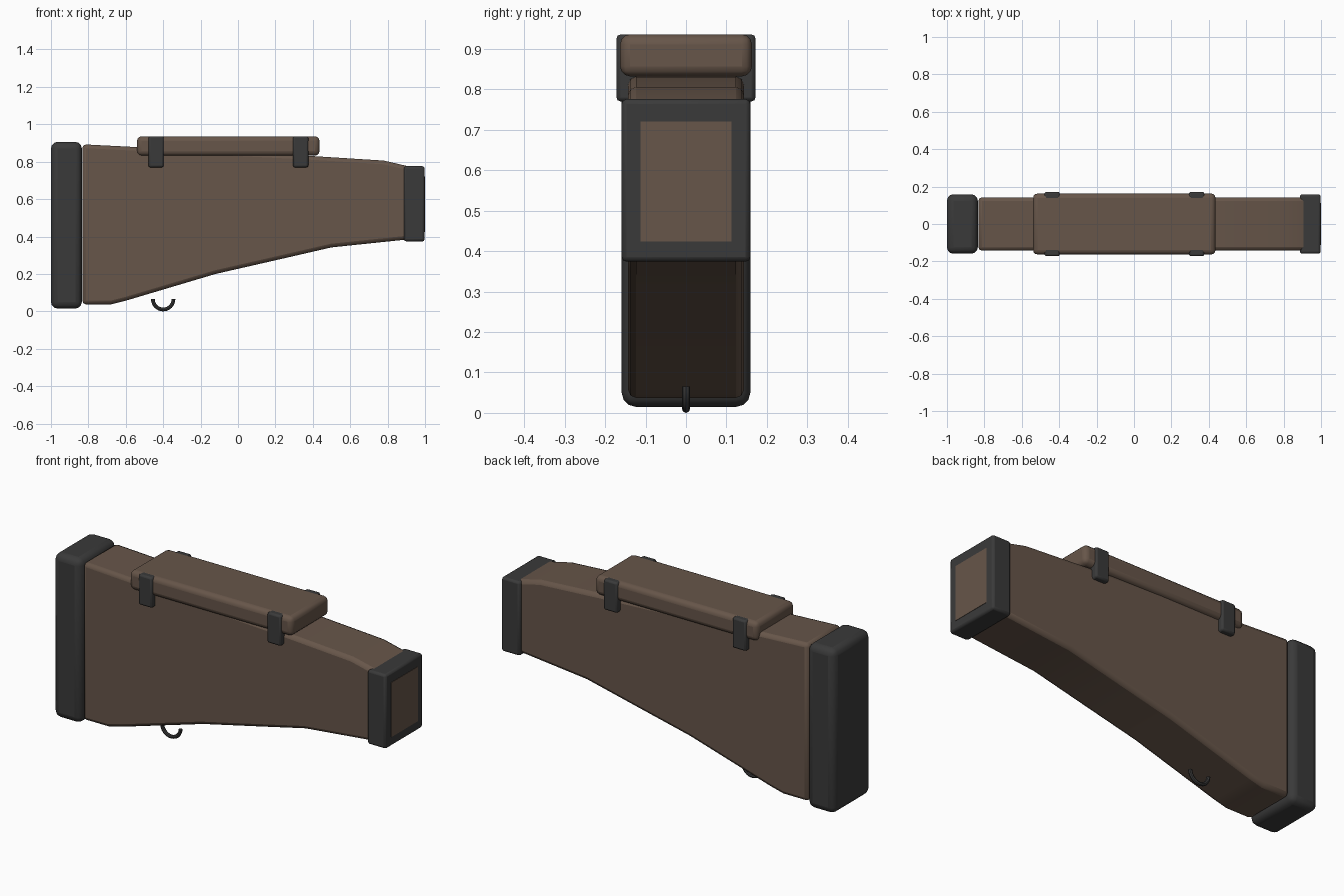
import bpy, bmesh, math
from mathutils import Vector

if "Cube" in bpy.data.objects:
    bpy.data.objects.remove(bpy.data.objects["Cube"])


def material(name, rgb):
    m = bpy.data.materials.new(name)
    m.diffuse_color = (*rgb, 1)
    m.use_nodes = True
    m.node_tree.nodes["Principled BSDF"].inputs["Base Color"].default_value = m.diffuse_color
    return m


BROWN = material("stock_brown", (0.135, 0.092, 0.067))
BLACK = material("rubber_black", (0.042, 0.042, 0.042))


def finish(name, bm, mat, bevel=0.0, segments=2):
    bmesh.ops.recalc_face_normals(bm, faces=bm.faces)
    mesh = bpy.data.meshes.new(name)
    bm.to_mesh(mesh)
    bm.free()
    ob = bpy.data.objects.new(name, mesh)
    bpy.context.collection.objects.link(ob)
    mesh.materials.append(mat)
    if bevel:
        b = ob.modifiers.new("bevel", "BEVEL")
        b.width, b.segments = bevel, segments
        b.limit_method, b.angle_limit = "ANGLE", math.radians(35)
    bpy.ops.object.select_all(action="DESELECT")
    ob.select_set(True)
    bpy.context.view_layer.objects.active = ob
    bpy.ops.object.shade_smooth_by_angle(angle=math.radians(40))
    return ob


def prism(name, outline, half, mat, bevel, segments=2):
    """Extrude an x-z outline symmetrically along y."""
    bm = bmesh.new()
    face = bm.faces.new([bm.verts.new((x, -half, z)) for x, z in outline])
    ext = bmesh.ops.extrude_face_region(bm, geom=[face])
    verts = [v for v in ext["geom"] if isinstance(v, bmesh.types.BMVert)]
    bmesh.ops.translate(bm, vec=(0, 2 * half, 0), verts=verts)
    return finish(name, bm, mat, bevel, segments)


def block(name, x0, x1, z0, z1, half, mat, bevel=0.0, segments=2):
    return prism(name, [(x0, z0), (x1, z0), (x1, z1), (x0, z1)],
                 half, mat, bevel, segments)


# Tapering stock body
prism("stock_body", [
    (-0.832, 0.037), (-0.68, 0.037), (-0.6, 0.057), (-0.12, 0.2), (0.2, 0.273),
    (0.5, 0.342), (0.96, 0.39), (0.96, 0.758), (0.9, 0.778), (0.78, 0.806),
    (0.4, 0.83), (-0.3, 0.866), (-0.832, 0.893)], 0.143, BROWN, 0.02)

# Butt pad and front collar with its inset end plate
block("butt_pad", -1.0, -0.835, 0.015, 0.906, 0.159, BLACK, 0.035, 3)
block("front_collar", 0.887, 0.998, 0.374, 0.776, 0.159, BLACK, 0.012, 2)
block("collar_end_plate", 0.994, 1.0, 0.424, 0.72, 0.113, BROWN)

# Cheek rest held by two straps
block("cheek_rest", -0.54, 0.436, 0.832, 0.936, 0.163, BROWN, 0.025, 3)
for label, x in (("rear", -0.438), ("front", 0.335)):
    block(label + "_strap", x - 0.041, x + 0.041, 0.77, 0.9355, 0.172, BLACK, 0.01, 2)

# Sling loop: lower half ring
bm = bmesh.new()
rings = []
for i in range(17):
    a = math.pi + math.pi * i / 16
    d = Vector((math.cos(a), 0, math.sin(a)))
    ring = []
    for j in range(8):
        t = math.tau * j / 8
        p = Vector((-0.4, 0, 0.065)) + d * (0.055 + 0.01 * math.cos(t))
        p.y = 0.01 * math.sin(t)
        ring.append(bm.verts.new(p))
    rings.append(ring)
for a, b in zip(rings, rings[1:]):
    for j in range(8):
        k = (j + 1) % 8
        bm.faces.new((a[j], a[k], b[k], b[j]))
bm.faces.new(rings[0])
bm.faces.new(rings[-1])
finish("sling_loop", bm, BLACK)
